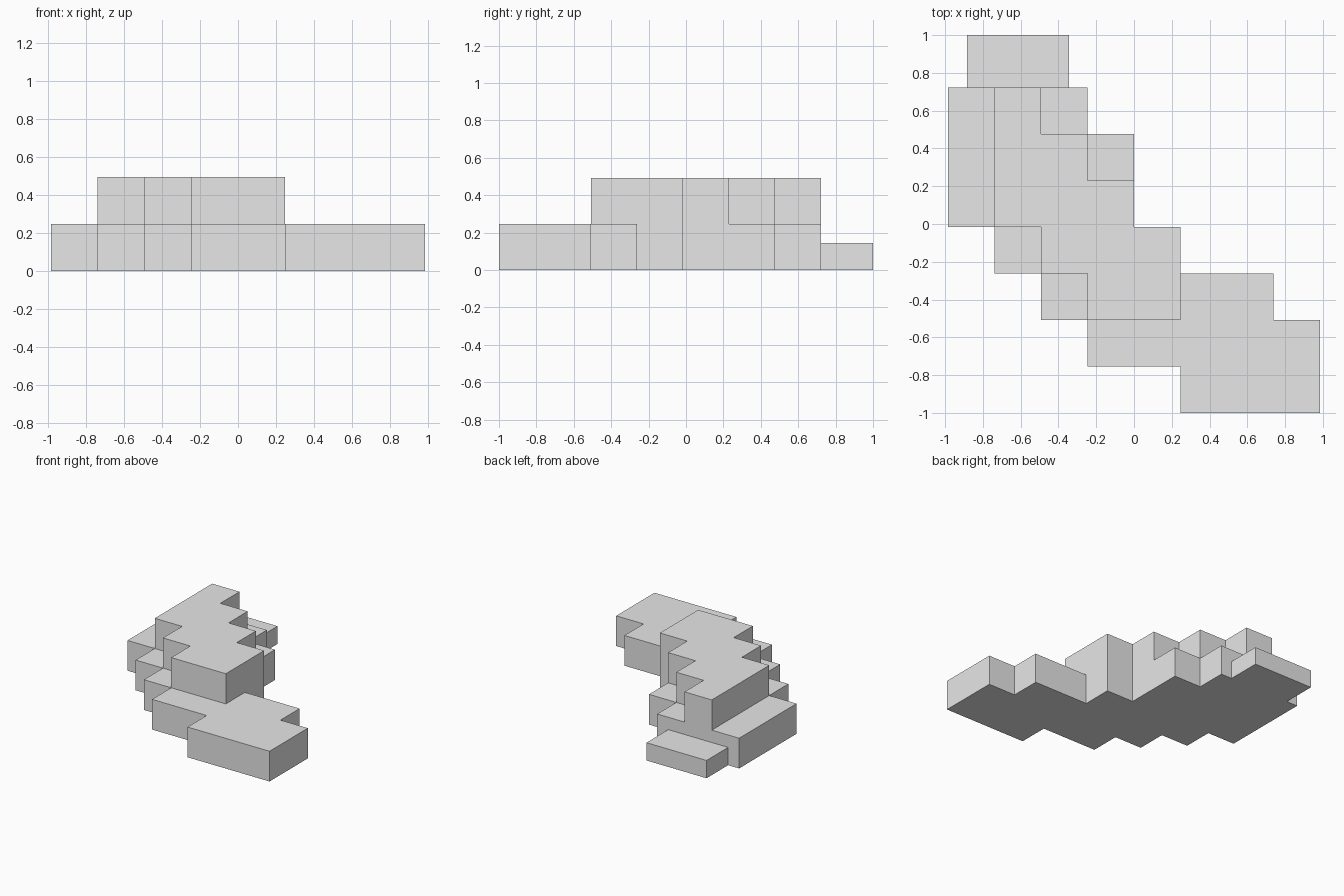
import bpy
import bmesh

cube = bpy.data.objects.get("Cube")
if cube:
    bpy.data.objects.remove(cube, do_unlink=True)

CELL = 0.246          # one square of the stepped plan
X0, Y0 = -0.984, -1.0  # right-front corner of the plan

grey = bpy.data.materials.new("light grey")
grey.use_nodes = True
colour = (0.8, 0.8, 0.8, 1)
grey.diffuse_color = colour
grey.node_tree.nodes["Principled BSDF"].inputs["Base Color"].default_value = colour


def slab(name, outline, bottom, top):
    """Extrude a flat outline between two heights."""
    bm = bmesh.new()
    face = bm.faces.new([bm.verts.new((x, y, bottom)) for x, y in outline])
    extruded = bmesh.ops.extrude_face_region(bm, geom=[face], use_keep_orig=True)
    for v in extruded["geom"]:
        if isinstance(v, bmesh.types.BMVert):
            v.co.z = top
    bmesh.ops.recalc_face_normals(bm, faces=bm.faces)
    mesh = bpy.data.meshes.new(name)
    bm.to_mesh(mesh)
    bm.free()
    mesh.materials.append(grey)
    obj = bpy.data.objects.new(name, mesh)
    bpy.context.collection.objects.link(obj)
    return obj


def stepped_outline(first_row, rows):
    """Outline of stacked rows, each given as (start, end) in cells."""
    near, far = [], []
    for i, (start, end) in enumerate(rows, first_row):
        for j in (i, i + 1):
            for side, cell in ((near, start), (far, end)):
                point = (X0 + cell * CELL, Y0 + j * CELL)
                # drop the middle point of a straight run
                if len(side) > 1 and side[-1][0] == side[-2][0] == point[0]:
                    side.pop()
                if not side or side[-1] != point:
                    side.append(point)
    return far + near[::-1]


# Wide lower tier
lower_rows = [(5, 8), (3, 8), (2, 7), (1, 5), (0, 4), (0, 4), (0, 3)]
slab("lower_tier", stepped_outline(0, lower_rows), 0, CELL)

# Narrow upper tier
upper_rows = [(3, 5), (2, 5), (1, 4), (1, 3), (1, 2)]
slab("upper_tier", stepped_outline(2, upper_rows), CELL, 2 * CELL)

# Low step at the back
back = Y0 + 7 * CELL
slab("back_step", [(-0.885, back), (-0.345, back), (-0.345, 1), (-0.885, 1)], 0, 0.145)
